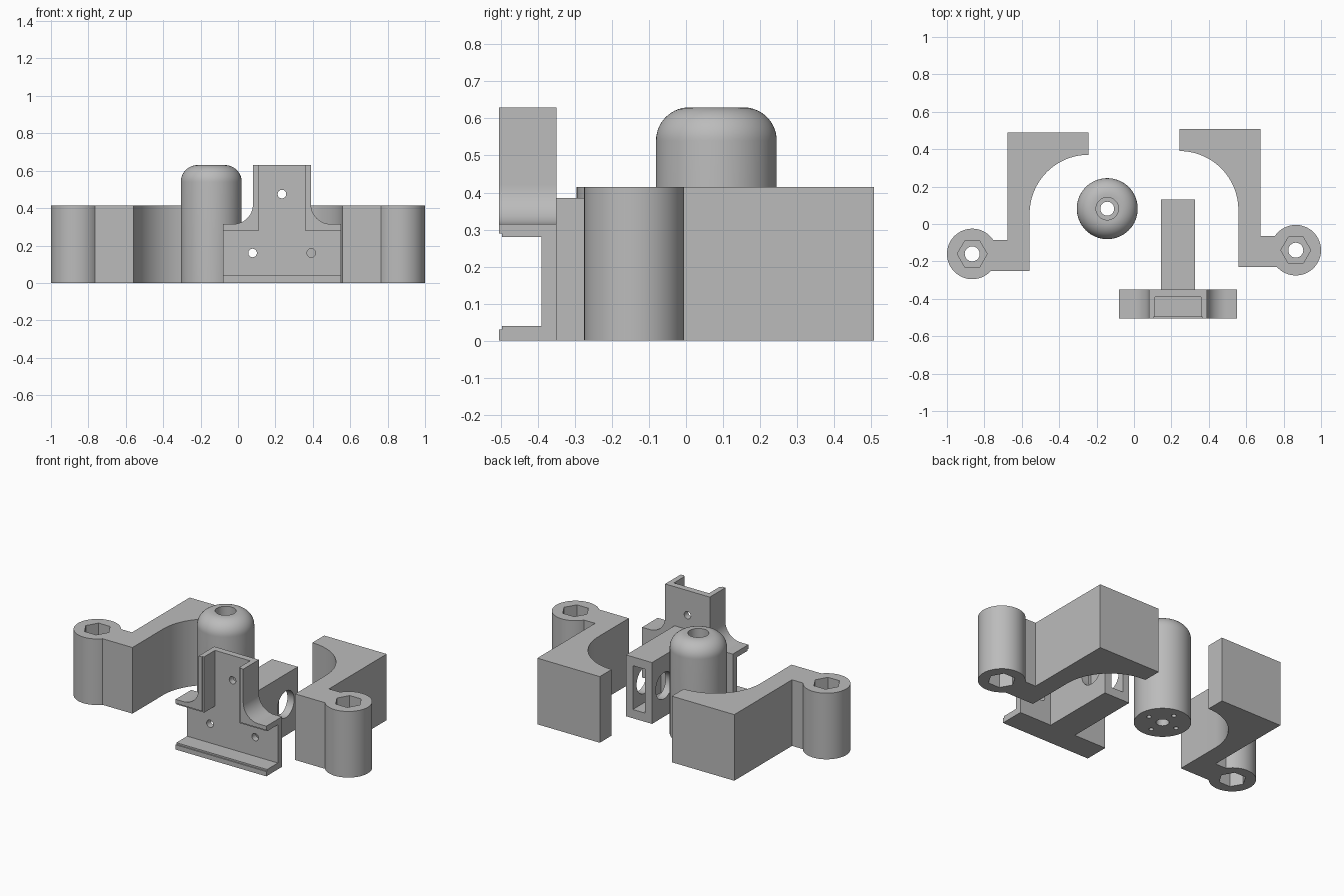
import bpy, bmesh, math
from mathutils import Matrix, Vector

if "Cube" in bpy.data.objects:
    bpy.data.objects.remove(bpy.data.objects["Cube"])

grey = bpy.data.materials.new("plain grey")
grey.use_nodes = True
grey.diffuse_color = (0.5, 0.5, 0.5, 1)
grey.node_tree.nodes["Principled BSDF"].inputs["Base Color"].default_value = (0.5, 0.5, 0.5, 1)


def make(name, bm):
    bmesh.ops.recalc_face_normals(bm, faces=bm.faces)
    mesh = bpy.data.meshes.new(name)
    bm.to_mesh(mesh)
    bm.free()
    mesh.materials.append(grey)
    ob = bpy.data.objects.new(name, mesh)
    bpy.context.collection.objects.link(ob)
    return ob


def prism(name, points, direction):
    bm = bmesh.new()
    face = bm.faces.new([bm.verts.new(p) for p in points])
    top = bmesh.ops.extrude_face_region(bm, geom=[face])["geom"]
    moved = [v for v in top if isinstance(v, bmesh.types.BMVert)]
    bmesh.ops.translate(bm, verts=moved, vec=direction)
    return make(name, bm)


def box(name, low, high):
    bm = bmesh.new()
    bmesh.ops.create_cube(bm, size=1)
    low, high = Vector(low), Vector(high)
    for v in bm.verts:
        v.co = (low + high) / 2 + v.co * (high - low)
    return make(name, bm)


def rod(center, radius, length, axis="Z", sides=40):
    bm = bmesh.new()
    turn = {"X": Matrix.Rotation(math.pi / 2, 4, "Y"),
            "Y": Matrix.Rotation(math.pi / 2, 4, "X"), "Z": Matrix()}[axis]
    turn = Matrix.Translation(center) @ turn
    # corners point along y so six-sided rods fit the nut pockets
    turn = turn @ Matrix.Rotation(math.pi / 2, 4, "Z")
    bmesh.ops.create_cone(bm, cap_ends=True, segments=sides, radius1=radius,
                          radius2=radius, depth=length, matrix=turn)
    return make("cutter", bm)


def cut(ob, *cutters):
    bpy.context.view_layer.objects.active = ob
    for c in cutters:
        mod = ob.modifiers.new("cut", "BOOLEAN")
        mod.operation, mod.solver, mod.object = "DIFFERENCE", "EXACT", c
        bpy.ops.object.modifier_apply(modifier=mod.name)
        bpy.data.objects.remove(c)


def arc(cx, cy, r, start, end, steps):
    return [(cx + r * math.cos(math.radians(start + (end - start) * i / steps)),
             cy + r * math.sin(math.radians(start + (end - start) * i / steps)))
            for i in range(steps + 1)]


# Pair of clamp arms with a round bolt boss and nut pockets
H = 0.415
for name, side, dy in (("right_clamp_arm", -1, 0), ("left_clamp_arm", 1, 0.02)):
    outline = [(0.677, 0.488), (0.243, 0.488)]
    outline += arc(0.243, 0.055, 0.315, 90, 0, 24)
    outline += [(0.558, -0.25)]
    outline += arc(0.865, -0.16, 0.135, 222, 506, 48)
    outline += [(0.677, -0.085)]
    arm = prism(name, [(side * x, y + dy, 0) for x, y in outline], (0, 0, H))
    bx, by = side * 0.865, -0.16 + dy
    cut(arm, rod((bx, by, H / 2), 0.04, 1),
        rod((bx, by, H), 0.08, 0.24, sides=6),
        rod((bx, by, 0), 0.08, 0.24, sides=6))

# Domed post: turned profile with a stepped bore
profile = [(0.037, 0), (0.163, 0)] + arc(0.073, 0.54, 0.09, 0, 90, 14)
profile += [(0.06, 0.63), (0.06, 0.1), (0.037, 0.1)]
bm = bmesh.new()
ring = [bm.verts.new((r, 0, z)) for r, z in profile]
edges = [bm.edges.new((ring[i - 1], ring[i])) for i in range(len(ring))]
bmesh.ops.spin(bm, geom=ring + edges, cent=(0, 0, 0), axis=(0, 0, 1),
               angle=math.tau, steps=64, use_duplicate=False)
bmesh.ops.remove_doubles(bm, verts=bm.verts, dist=0.0001)
PX, PY = -0.143, 0.082
bmesh.ops.translate(bm, verts=bm.verts, vec=(PX, PY, 0))
post = make("domed_post", bm)
cut(post, *[rod((PX + 0.1 * math.cos(a), PY + 0.1 * math.sin(a), 0), 0.014, 0.16, sides=20)
            for a in (0, math.pi / 2, math.pi, 3 * math.pi / 2)])

# Carriage plate: inverted T with filleted shoulders
CX = 0.235
half = [(0.315, 0), (0.315, 0.315)] + arc(0.26, 0.42, 0.105, 270, 180, 14) + [(0.155, 0.63)]
outline = half + [(-x, z) for x, z in reversed(half)]
plate = prism("carriage_plate", [(CX + x, -0.505, z) for x, z in outline], (0, 0.155, 0))

# T-shaped recess with a small step around its rim
for grow, depth in ((0, -0.39), (0.01, -0.497)):
    cut(plate,
        box("cutter", (-0.2, -0.6, 0.04 - grow), (0.7, depth, 0.28 + grow)),
        box("cutter", (CX - 0.122 - grow, -0.6, 0.2), (CX + 0.122 + grow, depth, 0.8)))
cut(plate, *[rod((CX + x, -0.4, z), 0.023, 0.5, "Y", 24)
             for x, z in ((0, 0.475), (-0.157, 0.16), (0.157, 0.16))])

# Idler block behind the plate, slotted from its end with a cross hole
block = box("idler_block", (CX - 0.09, -0.355, 0), (CX + 0.09, 0.13, 0.385))
cut(block, box("cutter", (CX - 0.043, -0.15, 0.055), (CX + 0.043, 0.2, 0.33)),
    rod((CX, 0.01, 0.195), 0.083, 0.5, "X"))

# Smooth the round surfaces, keep the corners crisp
for ob in (o for o in bpy.context.scene.objects if o.type == "MESH"):
    bpy.ops.object.select_all(action="DESELECT")
    ob.select_set(True)
    bpy.context.view_layer.objects.active = ob
    bpy.ops.object.shade_smooth_by_angle(angle=math.radians(30))
